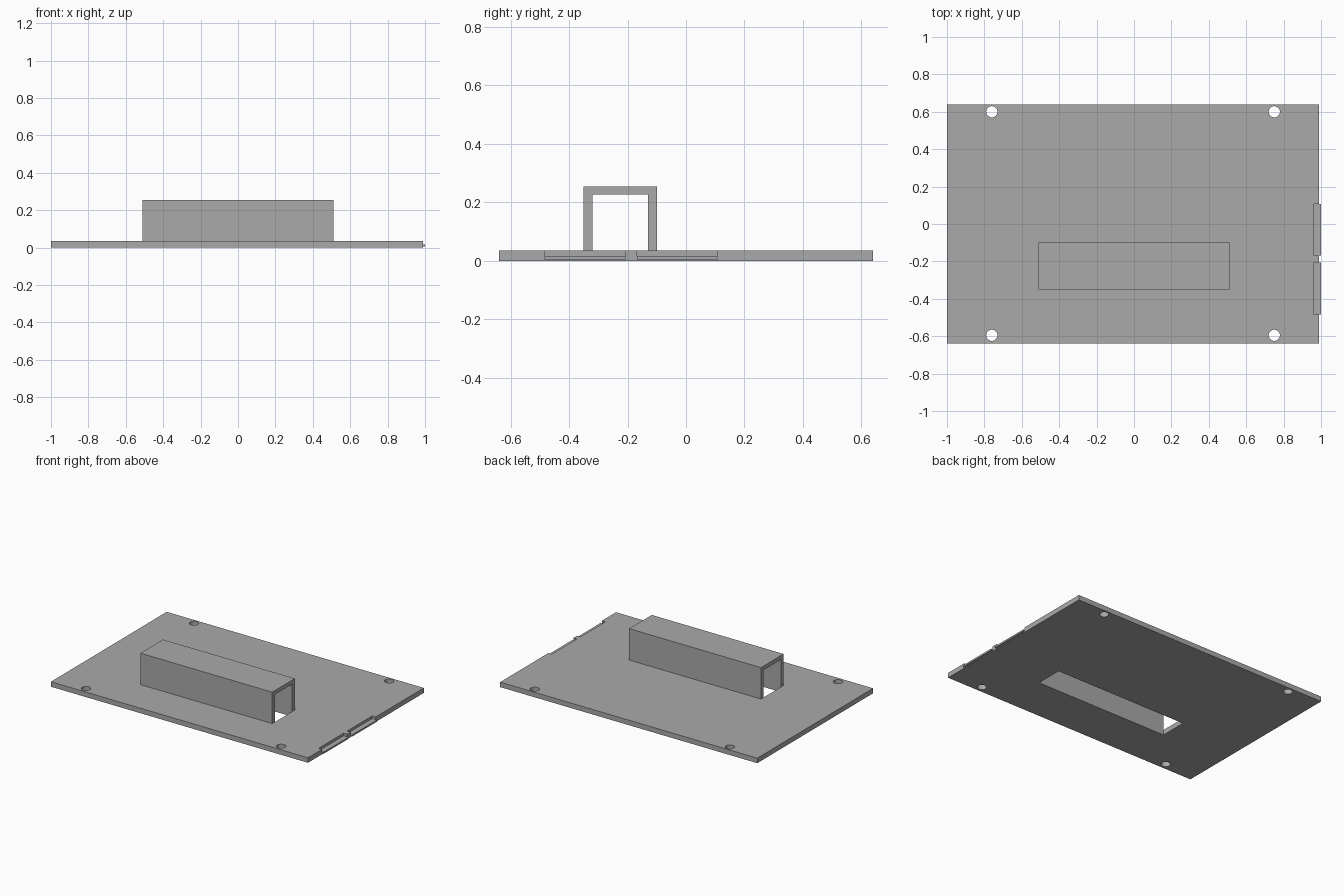
import bpy

cube = bpy.data.objects.get("Cube")
if cube:
    bpy.data.objects.remove(cube)

grey = bpy.data.materials.new("plain grey")
grey.use_nodes = True
grey.diffuse_color = (0.4, 0.4, 0.4, 1)
grey.node_tree.nodes["Principled BSDF"].inputs["Base Color"].default_value = (0.4, 0.4, 0.4, 1)

PLATE_TOP = 0.035
EDGE = 0.99


def box(name, x, y, z):
    """Box from (low, high) ranges on each axis."""
    mid = [(a + b) / 2 for a, b in (x, y, z)]
    bpy.ops.mesh.primitive_cube_add(size=1, location=mid)
    ob = bpy.context.object
    ob.name = name
    ob.scale = [b - a for a, b in (x, y, z)]
    bpy.ops.object.transform_apply(location=True, rotation=False, scale=True)
    ob.data.materials.append(grey)
    return ob


def cut(target, cutter):
    mod = target.modifiers.new("cut", "BOOLEAN")
    mod.operation = "DIFFERENCE"
    mod.solver = "EXACT"
    mod.object = cutter
    bpy.context.view_layer.objects.active = target
    bpy.ops.object.modifier_apply(modifier=mod.name)
    bpy.data.objects.remove(cutter)


# Base plate with a long slot beneath the cover
plate = box("base_plate", (-1, EDGE), (-0.64, 0.64), (0, PLATE_TOP))
cut(plate, box("slot_cutter", (-0.51, 0.51), (-0.32, -0.13), (-0.1, 0.1)))

# Corner screw holes
for x in (-0.76, 0.75):
    for y in (-0.595, 0.6):
        bpy.ops.mesh.primitive_cylinder_add(vertices=32, radius=0.03, depth=0.2, location=(x, y, 0))
        cut(plate, bpy.context.object)

# Two open edge notches, each with a small lip along its outer edge
for side, y in (("front", (-0.483, -0.207)), ("back", (-0.168, 0.108))):
    cut(plate, box("notch_cutter", (0.963, 1.1), y, (0.017, 0.1)))
    box(side + "_edge_lip", (EDGE - 0.005, 1.0), y, (0.005, 0.017))

# Channel cover, open at both ends
cover = box("channel_cover", (-0.51, 0.51), (-0.35, -0.10), (PLATE_TOP, 0.255))
cut(cover, box("channel_cutter", (-0.6, 0.6), (-0.32, -0.13), (-0.1, 0.227)))

# Crisp flats, smooth hole walls
for ob in (plate, cover):
    bpy.ops.object.select_all(action="DESELECT")
    ob.select_set(True)
    bpy.context.view_layer.objects.active = ob
    bpy.ops.object.shade_smooth_by_angle()
